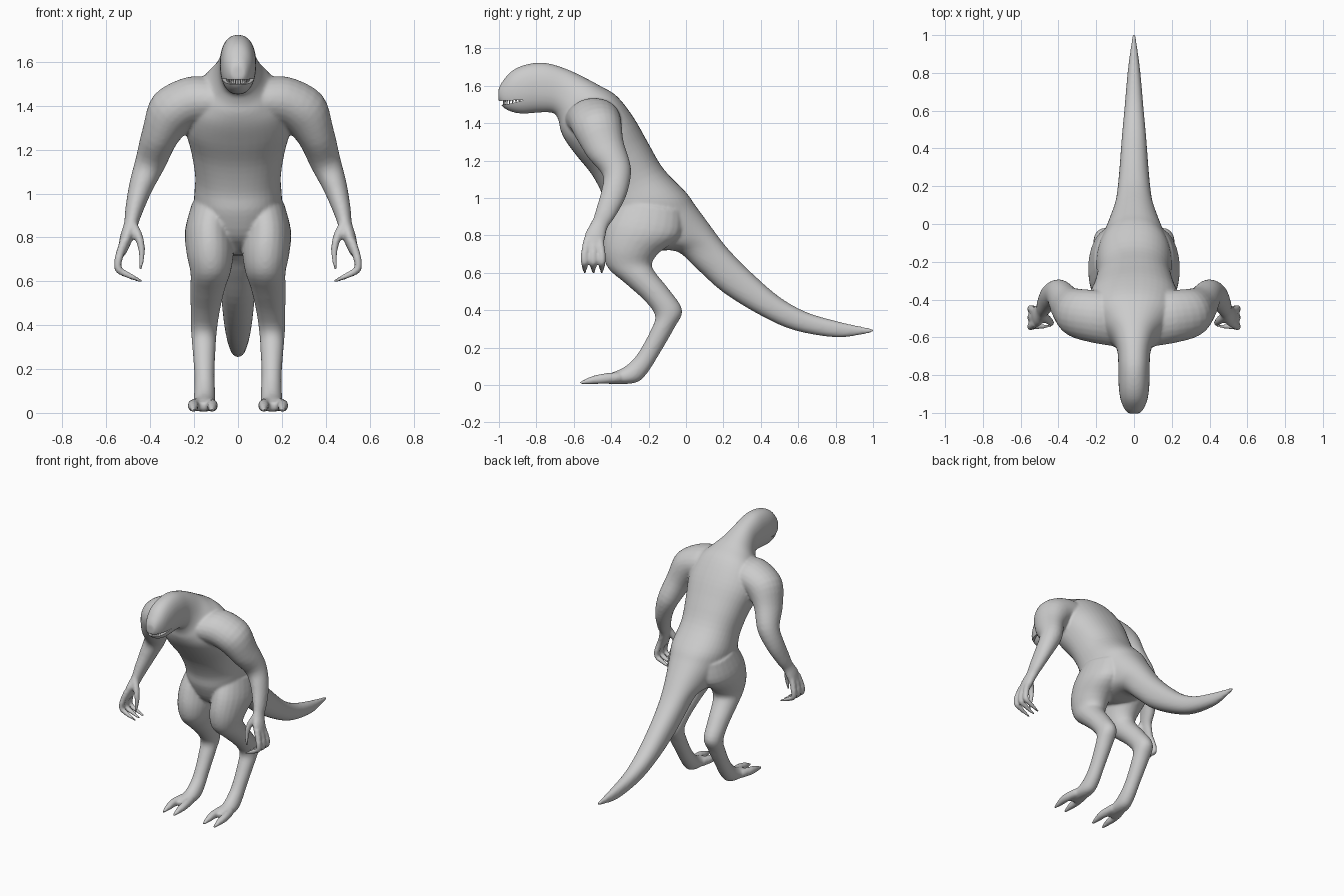
import bpy, bmesh, math
from mathutils import Vector, Matrix

if "Cube" in bpy.data.objects:
    bpy.data.objects.remove(bpy.data.objects["Cube"])


def catmull(p0, p1, p2, p3, t):
    return [0.5 * (2 * b + (c - a) * t + (2 * a - 5 * b + 4 * c - d) * t * t
                   + (3 * b - a - 3 * c + d) * t ** 3)
            for a, b, c, d in zip(p0, p1, p2, p3)]


def loft(bm, sections, n=24, steps=4, power=2.0):
    """Skin over smoothly interpolated rings; section = (centre, axis A, axis B)."""
    flat = [[*c, *a, *b] for c, a, b in sections]
    flat = [flat[0]] + flat + [flat[-1]]
    rows = []
    for i in range(1, len(flat) - 2):
        for k in range(steps):
            rows.append(catmull(*flat[i - 1:i + 3], k / steps))
    rows.append(flat[-1])
    rings = []
    for r in rows:
        c, a, b = Vector(r[:3]), Vector(r[3:6]), Vector(r[6:])
        ring = []
        for j in range(n):
            u, v = math.cos(math.tau * j / n), math.sin(math.tau * j / n)
            u = math.copysign(abs(u) ** (2 / power), u)
            v = math.copysign(abs(v) ** (2 / power), v)
            ring.append(bm.verts.new(c + a * u + b * v))
        rings.append(ring)
    for p, q in zip(rings, rings[1:]):
        for j in range(n):
            bm.faces.new((p[j], p[(j + 1) % n], q[(j + 1) % n], q[j]))
    bm.faces.new(rings[0])
    bm.faces.new(rings[-1])


def profile(rows):
    """Sections from side outline pairs: (y, z), (y, z), half width, centre x."""
    out = []
    for y1, z1, y2, z2, w, x in rows:
        p, q = Vector((x, y1, z1)), Vector((x, y2, z2))
        out.append(((p + q) / 2, Vector((w, 0, 0)), (p - q) / 2))
    return out


def tube(bm, pts, ref, n=24):
    """Sections along a path: (x, y, z, radius along ref, other radius)."""
    out = []
    for i, p in enumerate(pts):
        t = (Vector(pts[min(i + 1, len(pts) - 1)][:3]) - Vector(pts[max(i - 1, 0)][:3])).normalized()
        a = (ref - t * ref.dot(t)).normalized()
        out.append((Vector(p[:3]), a * p[3], t.cross(a) * p[4]))
    loft(bm, out, n)


X, Y = Vector((1, 0, 0)), Vector((0, 1, 0))
bm = bmesh.new()

# leg: thigh, shin, hock and foot
loft(bm, profile([(*r[:4], r[5], r[4]) for r in [
    (-.36, .98, -.02, .93, .11, .10),
    (-.42, .86, -.03, .80, .13, .112),
    (-.445, .74, -.14, .71, .127, .107),
    (-.42, .63, -.18, .655, .125, .092),
    (-.32, .54, -.17, .61, .137, .08),
    (-.22, .45, -.09, .51, .148, .068),
    (-.165, .37, -.02, .40, .155, .06),
    (-.19, .29, -.065, .30, .155, .053),
    (-.25, .18, -.14, .17, .153, .046),
    (-.29, .13, -.21, .06, .152, .048),
    (-.34, .09, -.27, .012, .154, .05),
    (-.40, .065, -.38, .005, .157, .05),
    (-.44, .045, -.43, .008, .157, .04)]]))

# toes
for x0, x1 in ((.130, .118), (.185, .203)):
    tube(bm, [(x0, -.36, .04, .03, .03), (x1, -.44, .034, .027, .028),
              (x1, -.50, .026, .022, .022), (x1, -.568, .01, .007, .008)], X, 12)

# arm: shoulder to palm
tube(bm, [(.08, -.51, 1.42, .14, .10), (.20, -.49, 1.42, .14, .115),
          (.30, -.47, 1.37, .13, .115), (.357, -.43, 1.26, .105, .085),
          (.40, -.37, 1.14, .078, .07), (.443, -.385, 1.03, .068, .055),
          (.475, -.43, .92, .055, .04), (.488, -.46, .86, .045, .032),
          (.508, -.485, .80, .055, .03), (.53, -.50, .73, .055, .02)], Y)

# fingers and thumb
for y in (-.542, -.495, -.45):
    tube(bm, [(.52, -.49 + (y + .49) * .7, .78, .022, .02), (.545, y, .70, .021, .019),
              (.545, y, .655, .02, .018), (.505, y, .63, .016, .015),
              (.435, y, .598, .007, .007)], Y, 12)
tube(bm, [(.49, -.48, .87, .025, .025), (.452, -.51, .80, .023, .02),
          (.438, -.525, .73, .017, .015), (.445, -.535, .65, .007, .007)], Y, 12)

# mirror the limbs
dup = bmesh.ops.duplicate(bm, geom=bm.verts[:] + bm.edges[:] + bm.faces[:])
bmesh.ops.transform(bm, matrix=Matrix.Diagonal((-1, 1, 1, 1)),
                    verts=[g for g in dup['geom'] if isinstance(g, bmesh.types.BMVert)])

# head, torso and tail
loft(bm, profile([(*r, 0) for r in [
    (-1.003, 1.58, -1.003, 1.52, .03),
    (-.985, 1.618, -.975, 1.483, .05),
    (-.93, 1.68, -.93, 1.460, .071),
    (-.85, 1.715, -.87, 1.451, .081),
    (-.75, 1.722, -.77, 1.458, .083),
    (-.64, 1.69, -.705, 1.452, .088),
    (-.54, 1.643, -.68, 1.41, .115),
    (-.46, 1.60, -.67, 1.36, .165),
    (-.37, 1.545, -.64, 1.30, .225),
    (-.28, 1.43, -.58, 1.22, .245),
    (-.20, 1.29, -.50, 1.12, .215),
    (-.12, 1.155, -.44, 1.0, .195),
    (0, 1.03, -.42, .90, .20),
    (.05, .96, -.35, .78, .18),
    (.12, .865, -.20, .72, .14),
    (.19, .77, -.05, .715, .105),
    (.25, .70, .06, .62, .09),
    (.35, .60, .20, .495, .078),
    (.50, .47, .40, .372, .065),
    (.65, .387, .58, .293, .05),
    (.82, .338, .80, .255, .033),
    (.94, .312, .94, .27, .016),
    (1.007, .30, 1.007, .284, .007)]]), n=40, power=2.25)

bmesh.ops.recalc_face_normals(bm, faces=bm.faces[:])
me = bpy.data.meshes.new("body")
bm.to_mesh(me)
bm.free()
body = bpy.data.objects.new("body", me)
bpy.context.collection.objects.link(body)

# mouth slit cutter
bm = bmesh.new()
prof = [(-1.04, 1.492), (-1.04, 1.516), (-.95, 1.522), (-.865, 1.524), (-.95, 1.502)]
face = bm.faces.new([bm.verts.new((-.12, y, z)) for y, z in prof])
ext = bmesh.ops.extrude_face_region(bm, geom=[face])
bmesh.ops.translate(bm, vec=(.24, 0, 0),
                    verts=[g for g in ext['geom'] if isinstance(g, bmesh.types.BMVert)])
bmesh.ops.recalc_face_normals(bm, faces=bm.faces[:])
me = bpy.data.meshes.new("mouth_cutter")
bm.to_mesh(me)
bm.free()
cutter = bpy.data.objects.new("mouth_cutter", me)
bpy.context.collection.objects.link(cutter)
cutter.hide_render = True

# fuse the parts into one smooth skin, then open the mouth
rm = body.modifiers.new("fuse", 'REMESH')
rm.mode, rm.voxel_size, rm.use_smooth_shade = 'VOXEL', .008, True
sm = body.modifiers.new("soften", 'SMOOTH')
sm.factor, sm.iterations = .5, 8
bo = body.modifiers.new("mouth", 'BOOLEAN')
bo.operation, bo.solver, bo.object = 'DIFFERENCE', 'EXACT', cutter
bpy.context.view_layer.objects.active = body
body.select_set(True)
for m in [m.name for m in body.modifiers]:
    bpy.ops.object.modifier_apply(modifier=m)
bpy.data.objects.remove(cutter)
bpy.ops.object.shade_smooth_by_angle(angle=math.radians(45))

# teeth along the jaw, upper row pointing down and lower row up
bm = bmesh.new()
for k in range(15):
    a = math.pi * k / 14
    x, y = .05 * math.cos(a), -.89 - .085 * math.sin(a)
    for z, flip in ((1.513, math.pi), (1.502, 0)):
        bmesh.ops.create_cone(bm, cap_ends=True, segments=6, radius1=.005, radius2=.001, depth=.02,
                              matrix=Matrix.Translation((x, y, z)) @ Matrix.Rotation(flip, 4, 'X'))
me = bpy.data.meshes.new("teeth")
bm.to_mesh(me)
bm.free()
teeth = bpy.data.objects.new("teeth", me)
bpy.context.collection.objects.link(teeth)
